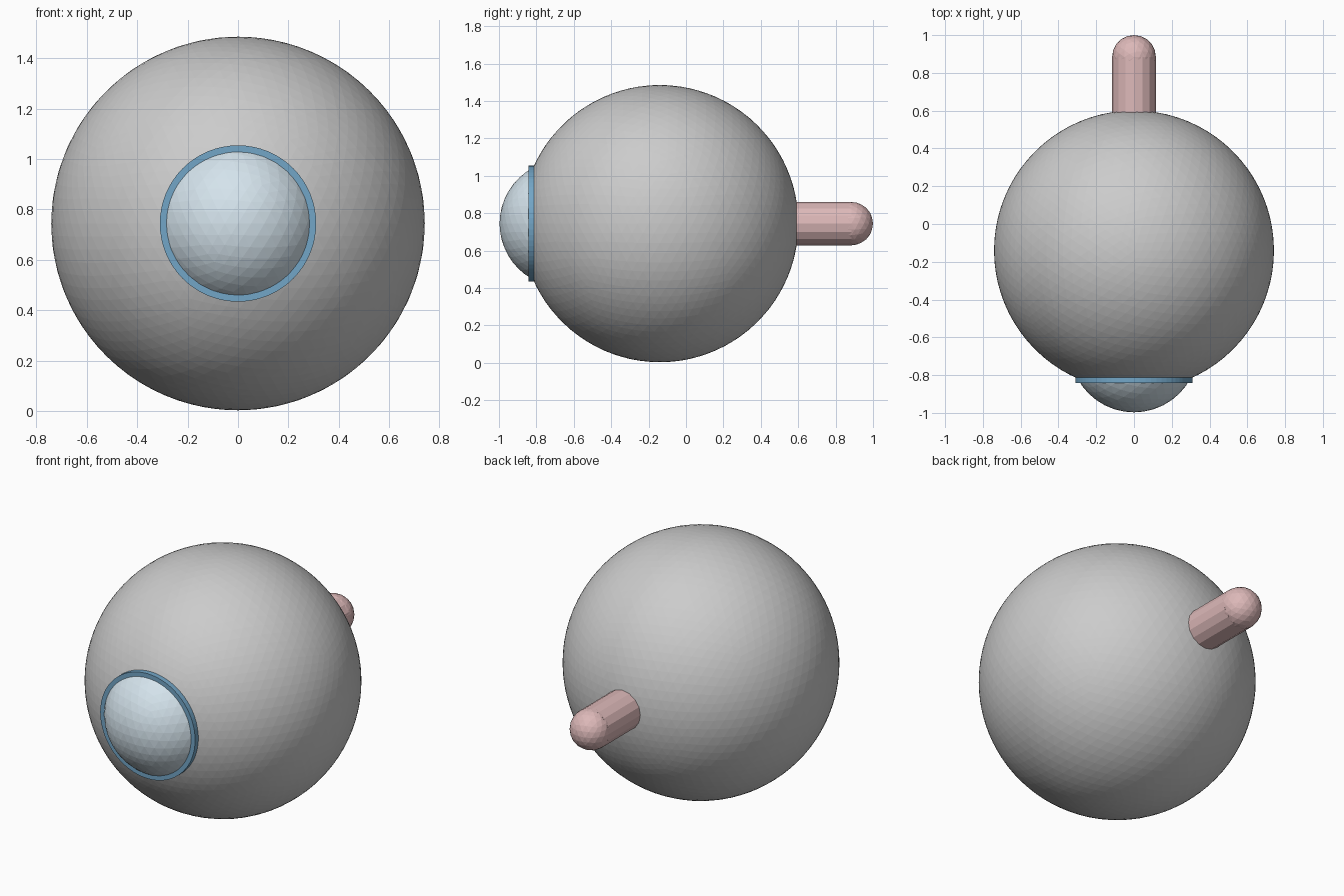
import bpy
from math import radians

if "Cube" in bpy.data.objects:
    bpy.data.objects.remove(bpy.data.objects["Cube"])

CZ = 0.744  # height of the optical axis


def material(name, rgb):
    m = bpy.data.materials.new(name)
    m.diffuse_color = (*rgb, 1)
    m.use_nodes = True
    m.node_tree.nodes["Principled BSDF"].inputs["Base Color"].default_value = m.diffuse_color
    return m


def finish(name, mat=None):
    ob = bpy.context.object
    ob.name = name
    if mat:
        ob.data.materials.append(mat)
    return ob


def ball(name, r, y, sub, mat=None):
    bpy.ops.mesh.primitive_ico_sphere_add(subdivisions=sub, radius=r, location=(0, y, CZ))
    return finish(name, mat)


def rod(name, r, y0, y1, sides, mat):
    bpy.ops.mesh.primitive_cylinder_add(vertices=sides, radius=r, depth=y1 - y0,
                                        location=(0, (y0 + y1) / 2, CZ),
                                        rotation=(radians(90), 0, 0))
    return finish(name, mat)


pale = material("pale_blue", (0.66, 0.77, 0.84))
blue = material("blue", (0.17, 0.38, 0.57))
pink = material("pink", (0.72, 0.48, 0.48))

# Main globe
ball("globe", 0.741, -0.14, 5)

# Front lens dome and the thin collar around it
ball("lens_dome", 0.34, -0.657, 4, pale)
rod("lens_collar", 0.31, -0.843, -0.808, 64, blue)

# Rear stalk with a rounded tip
rod("rear_stalk", 0.116, 0.45, 0.885, 16, pink)
ball("stalk_tip", 0.116, 0.884, 3, pink)
